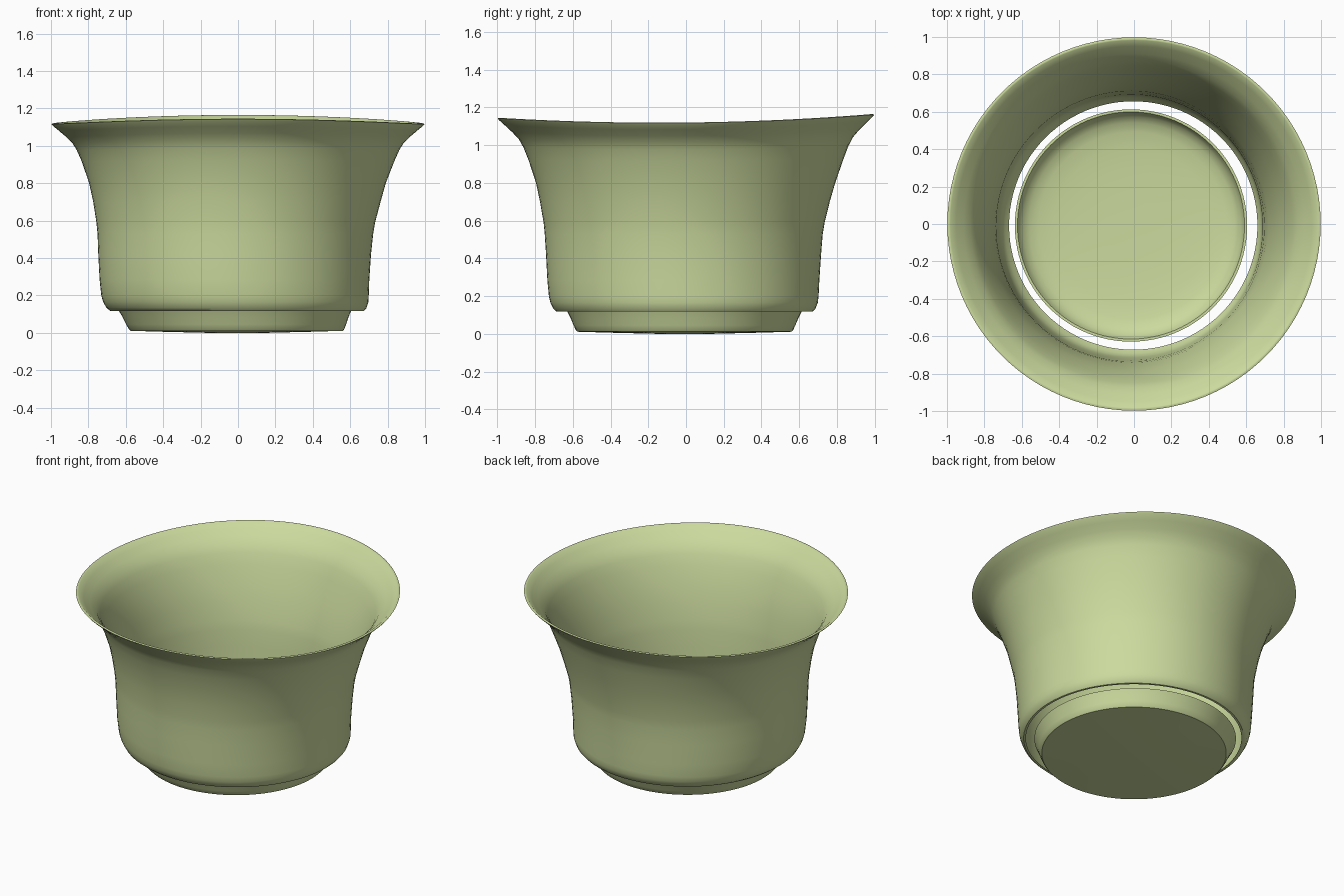
import bpy, bmesh, math

if "Cube" in bpy.data.objects:
    bpy.data.objects.remove(bpy.data.objects["Cube"])

N = 96
green = bpy.data.materials.new("pale_green")
green.diffuse_color = (0.60, 0.70, 0.34, 1)
green.use_nodes = True
green.node_tree.nodes["Principled BSDF"].inputs["Base Color"].default_value = green.diffuse_color


def lathe(name, rings, closed_ends, warp=None):
    """rings: (radius, z, x shift, y shift); the profile runs inside to outside."""
    bm = bmesh.new()
    loops = []
    for r, z, sx, sy in rings:
        loop = []
        for i in range(N):
            a = 2 * math.pi * i / N
            dz = warp(a, z) if warp else 0
            loop.append(bm.verts.new((sx + r * math.cos(a), sy + r * math.sin(a), z + dz)))
        loops.append(loop)
    pairs = list(zip(loops, loops[1:]))
    if not closed_ends:
        pairs.append((loops[-1], loops[0]))
    for lo, hi in pairs:
        for i in range(N):
            j = (i + 1) % N
            bm.faces.new((lo[i], lo[j], hi[j], hi[i]))
    if closed_ends:
        for loop, ring in ((loops[0], rings[0]), (loops[-1], rings[-1])):
            c = bm.verts.new((ring[2], ring[3], ring[1]))
            for i in range(N):
                bm.faces.new((c, loop[i], loop[(i + 1) % N]))
    bmesh.ops.recalc_face_normals(bm, faces=bm.faces[:])
    me = bpy.data.meshes.new(name)
    bm.to_mesh(me)
    bm.free()
    ob = bpy.data.objects.new(name, me)
    bpy.context.collection.objects.link(ob)
    me.materials.append(green)
    bpy.ops.object.select_all(action='DESELECT')
    ob.select_set(True)
    bpy.context.view_layer.objects.active = ob
    bpy.ops.object.shade_smooth_by_angle(angle=math.radians(40))
    return ob


# Flared pot wall: outer profile (radius, z, x shift, y shift), open at both ends
outer = [(0.678, 0.117, -0.004, -0.008), (0.695, 0.133, -0.008, -0.009),
         (0.709, 0.165, -0.012, -0.010), (0.715, 0.20, -0.016, -0.012),
         (0.721, 0.285, -0.019, -0.014), (0.729, 0.42, -0.018, -0.013),
         (0.737, 0.53, -0.014, -0.012), (0.745, 0.59, -0.012, -0.010),
         (0.768, 0.70, -0.006, -0.006), (0.793, 0.80, -0.003, -0.002),
         (0.835, 0.92, 0, 0), (0.862, 0.985, 0, 0), (0.885, 1.025, 0, 0),
         (0.92, 1.062, 0, 0), (0.96, 1.098, 0, 0), (0.992, 1.126, 0, 0),
         (0.998, 1.1345, 0, 0)]
T = 0.014
inner = []
for k, (r, z, sx, sy) in enumerate(outer):
    a, b = outer[max(k - 1, 0)], outer[min(k + 1, len(outer) - 1)]
    dr, dz = b[0] - a[0], b[1] - a[1]
    d = math.hypot(dr, dz)
    if k == 0:
        inner.append((r - T, z, sx, sy))
    elif k == len(outer) - 1:
        inner.append((r - 0.009, z + 0.003, sx, sy))
    else:
        inner.append((r - T * dz / d, z + T * dr / d, sx, sy))


def rim_wave(a, z):
    t = min(max((z - 0.85) / 0.28, 0), 1)
    return t * (-0.0175 * math.cos(2 * a) + 0.01 * math.sin(a))


lathe("pot_wall", inner[::-1] + outer, False, rim_wave)

# Separate shallow saucer-shaped foot, with a gap around it
X, Y = -0.016, -0.008
foot = [(0.15, 0.017), (0.30, 0.021), (0.42, 0.028), (0.50, 0.038), (0.55, 0.052),
        (0.583, 0.075), (0.598, 0.098), (0.607, 0.118),
        (0.621, 0.118), (0.603, 0.082), (0.588, 0.045), (0.575, 0.018),
        (0.568, 0.011), (0.40, 0.006), (0.15, 0.0)]
lathe("foot_saucer", [(r, z, X + 0.01 * (0.118 - z) / 0.118, Y) for r, z in foot], True)
